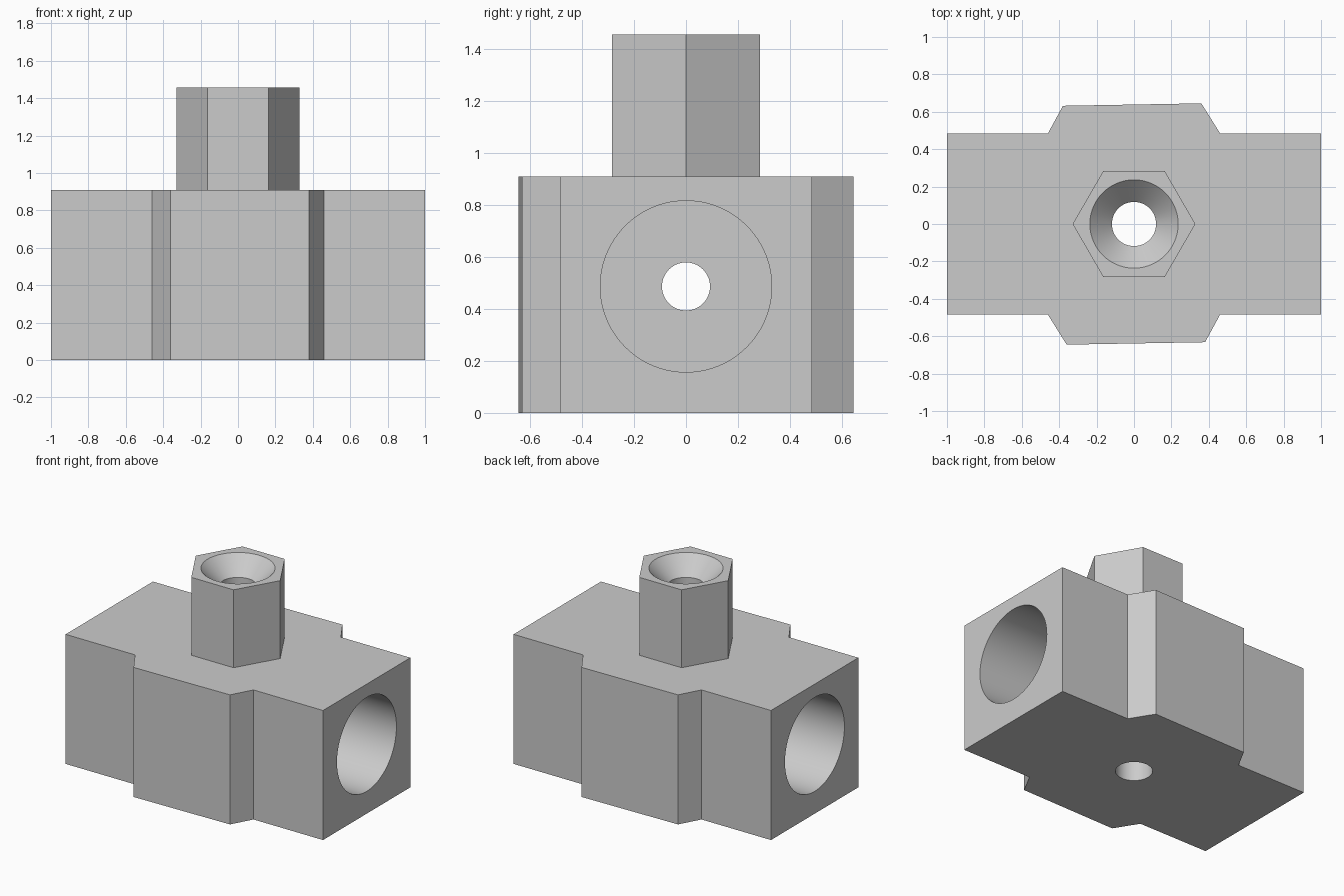
import bpy, bmesh, math
from mathutils import Matrix

cube = bpy.data.objects.get("Cube")
if cube:
    bpy.data.objects.remove(cube, do_unlink=True)

grey = bpy.data.materials.new("plain grey")
grey.use_nodes = True
grey.diffuse_color = (0.6, 0.6, 0.6, 1)
grey.node_tree.nodes["Principled BSDF"].inputs["Base Color"].default_value = (0.6, 0.6, 0.6, 1)


def finish(name, bm):
    bmesh.ops.recalc_face_normals(bm, faces=bm.faces)
    mesh = bpy.data.meshes.new(name)
    bm.to_mesh(mesh)
    bm.free()
    mesh.materials.append(grey)
    obj = bpy.data.objects.new(name, mesh)
    bpy.context.collection.objects.link(obj)
    return obj


def prism(name, outline, bottom, top):
    bm = bmesh.new()
    face = bm.faces.new([bm.verts.new((x, y, bottom)) for x, y in outline])
    extruded = bmesh.ops.extrude_face_region(bm, geom=[face], use_keep_orig=True)["geom"]
    verts = [v for v in extruded if isinstance(v, bmesh.types.BMVert)]
    bmesh.ops.translate(bm, verts=verts, vec=(0, 0, top - bottom))
    return finish(name, bm)


def drill(name, profile, matrix=Matrix(), sides=96):
    """Solid of revolution about z from (radius, height) pairs."""
    bm = bmesh.new()
    rings = []
    for r, h in profile:
        rings.append([bm.verts.new((r * math.cos(math.tau * i / sides),
                                    r * math.sin(math.tau * i / sides), h))
                      for i in range(sides)])
    for a, b in zip(rings, rings[1:]):
        for i in range(sides):
            j = (i + 1) % sides
            bm.faces.new((a[i], a[j], b[j], b[i]))
    bm.faces.new(rings[0])
    bm.faces.new(rings[-1])
    bm.transform(matrix)
    obj = finish(name, bm)
    obj.hide_render = True
    return obj


def combine(target, tool, operation):
    mod = target.modifiers.new(tool.name, 'BOOLEAN')
    mod.operation = operation
    mod.solver = 'EXACT'
    mod.object = tool
    bpy.context.view_layer.objects.active = target
    bpy.ops.object.modifier_apply(modifier=mod.name)
    bpy.data.objects.remove(tool, do_unlink=True)


# Block with slightly skewed side bosses; the outline repeats after a half turn
half = [(-1, -0.485), (-0.46, -0.485), (-0.36, -0.645),
        (0.38, -0.632), (0.46, -0.485), (1, -0.485)]
body = prism("fitting_body", half + [(-x, -y) for x, y in half], 0, 0.91)

# Hexagonal spigot, sunk into the block before joining
hexagon = [(0.328 * math.cos(k * math.pi / 3), 0.328 * math.sin(k * math.pi / 3))
           for k in range(6)]
combine(body, prism("hex_spigot", hexagon, 0.7, 1.457), 'UNION')

# Wide sockets at both ends joined by a narrow passage
passage = drill("socket_drill",
                [(0.33, -1.2), (0.33, -0.4), (0.0925, -0.4),
                 (0.0925, 0.4), (0.33, 0.4), (0.33, 1.2)],
                Matrix.Translation((0, 0, 0.487)) @ Matrix.Rotation(math.pi / 2, 4, 'Y'))
combine(body, passage, 'DIFFERENCE')

# Vertical hole with a countersunk mouth
mouth = drill("countersink_drill",
              [(0.118, -0.2), (0.118, 1.337), (0.236, 1.457), (0.236, 1.6)])
combine(body, mouth, 'DIFFERENCE')

# Smooth bores, crisp edges
bpy.ops.object.select_all(action='DESELECT')
body.select_set(True)
bpy.context.view_layer.objects.active = body
bpy.ops.object.shade_smooth_by_angle(angle=math.radians(30))
